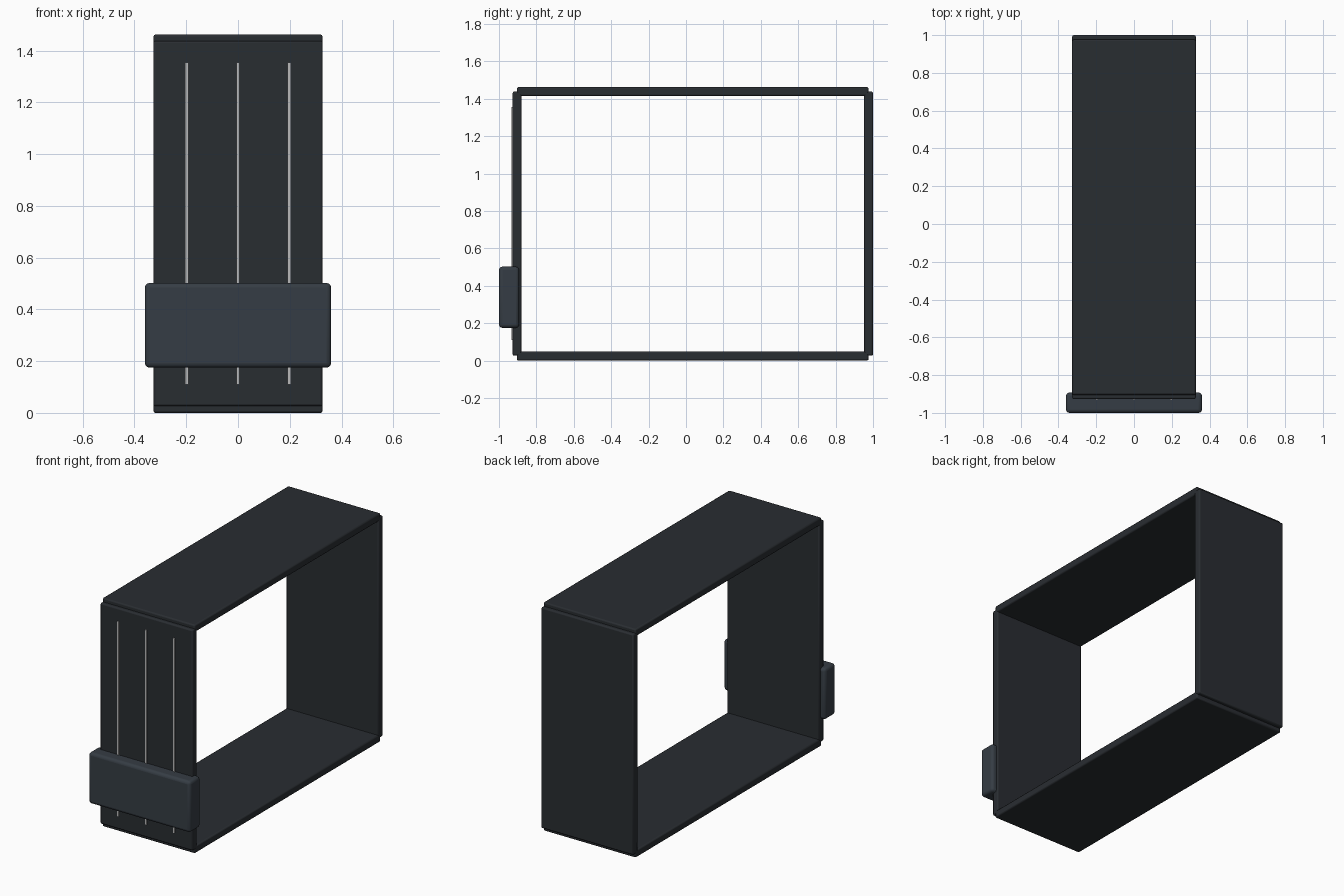
import bpy

if "Cube" in bpy.data.objects:
    bpy.data.objects.remove(bpy.data.objects["Cube"])


def material(name, rgb):
    m = bpy.data.materials.new(name)
    m.diffuse_color = (*rgb, 1)
    m.use_nodes = True
    m.node_tree.nodes["Principled BSDF"].inputs["Base Color"].default_value = m.diffuse_color
    return m


strap_mat = material("dark_strap", (0.022, 0.026, 0.031))
buckle_mat = material("slate_buckle", (0.036, 0.046, 0.058))
stitch_mat = material("light_stitch", (0.5, 0.5, 0.5))


def box(name, x, y, z, mat, bevel=0.0, segments=2):
    """Bevelled box from (min, max) ranges."""
    r = (x, y, z)
    bpy.ops.mesh.primitive_cube_add(size=1, location=[(a + b) / 2 for a, b in r])
    o = bpy.context.object
    o.name = name
    o.scale = [b - a for a, b in r]
    bpy.ops.object.transform_apply(location=False, rotation=False, scale=True)
    o.data.materials.append(mat)
    if bevel:
        mod = o.modifiers.new("bevel", "BEVEL")
        mod.width = bevel
        mod.segments = segments
        bpy.ops.object.shade_smooth_by_angle()
    return o


# Four strap panels forming a rectangular loop
W = (-0.327, 0.327)
box("strap_top", W, (-0.904, 0.976), (1.415, 1.462), strap_mat, 0.008)
box("strap_bottom", W, (-0.904, 0.976), (0.0, 0.047), strap_mat, 0.008)
box("strap_front", W, (-0.927, -0.88), (0.026, 1.438), strap_mat, 0.008)
box("strap_back", W, (0.953, 1.0), (0.026, 1.438), strap_mat, 0.008)

# Thin raised stripes on the front panel
for i in (-1, 0, 1):
    box("front_stripe", (i * 0.198 - 0.0065, i * 0.198 + 0.0065),
        (-0.933, -0.92), (0.11, 1.355), stitch_mat)

# Buckle block across the front
box("buckle", (-0.36, 0.36), (-1.0, -0.892), (0.175, 0.502), buckle_mat, 0.018, 3)
